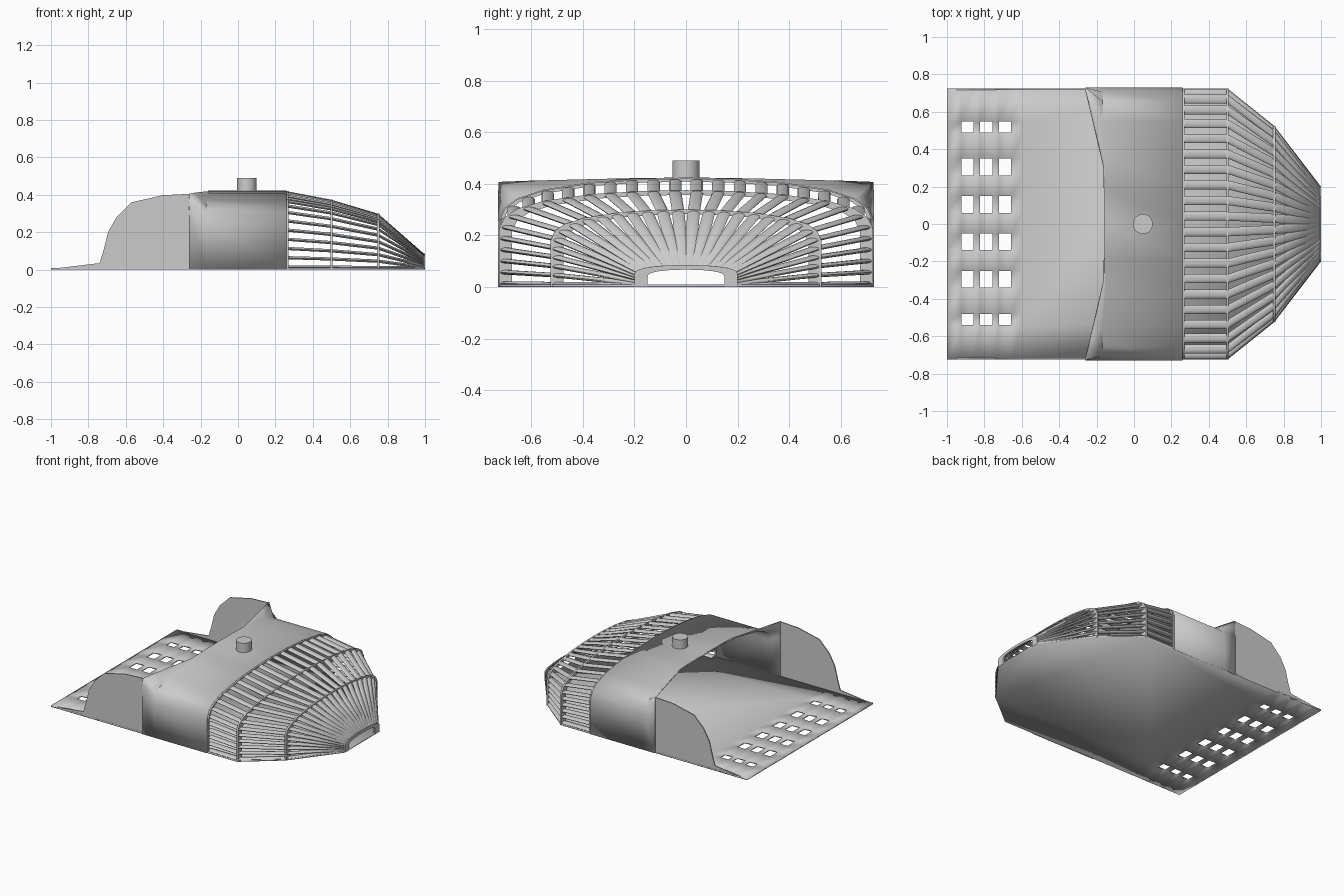
import bpy, bmesh, math

if "Cube" in bpy.data.objects:
    bpy.data.objects.remove(bpy.data.objects["Cube"])

W = 0.725
# Normalised half arch: bottom of side wall up to the crown
HALF = [(1, 0), (1, .6), (.97, .72), (.9, .81), (.76, .89), (.5, .96), (.25, .99), (0, 1)]
ARCH = HALF + [(-u, v) for u, v in reversed(HALF[:-1])]


def finish(name, bm, angle=40, thick=0, offset=0):
    bmesh.ops.recalc_face_normals(bm, faces=bm.faces)
    me = bpy.data.meshes.new(name)
    bm.to_mesh(me)
    bm.free()
    me.shade_smooth()
    me.set_sharp_from_angle(angle=math.radians(angle))
    ob = bpy.data.objects.new(name, me)
    bpy.context.collection.objects.link(ob)
    if thick:
        mod = ob.modifiers.new("thickness", 'SOLIDIFY')
        mod.thickness = thick
        mod.offset = offset
    return ob


def loft(bm, rings, closed=False, caps=False):
    rows = [[bm.verts.new(p) for p in r] for r in rings]
    n = len(rows[0])
    for a, b in zip(rows, rows[1:]):
        for i in range(n if closed else n - 1):
            j = (i + 1) % n
            bm.faces.new((a[i], a[j], b[j], b[i]))
    if caps:
        bm.faces.new(rows[0])
        bm.faces.new(rows[-1])


def along(s):
    """Point on the normalised arch at length fraction s."""
    seg = [math.dist(a, b) for a, b in zip(ARCH, ARCH[1:])]
    d = s * sum(seg)
    for (a, b), l in zip(zip(ARCH, ARCH[1:]), seg):
        if d <= l + 1e-9:
            t = d / l
            return a[0] + (b[0] - a[0]) * t, a[1] + (b[1] - a[1]) * t
        d -= l
    return ARCH[-1]


# Floor plate: perforated rear lip, then solid floor tapering to the nose
bm = bmesh.new()
xs = [-1]
for c in (-.89, -.79, -.69):
    xs += [c - .033, c + .033]
xs.append(-.6)
ys = [-W]
for c, h in ((-.51, .03), (-.295, .045), (-.095, .045), (.105, .045), (.305, .045), (.518, .03)):
    ys += [c - h, c + h]
ys.append(W)
grid = [[bm.verts.new((x, y, .005)) for y in ys] for x in xs]
for i in range(len(xs) - 1):
    for j in range(len(ys) - 1):
        if not (i % 2 and j % 2):
            bm.faces.new((grid[i][j], grid[i + 1][j], grid[i + 1][j + 1], grid[i][j + 1]))
tail = [(.5, W), (.75, .525), (1, .2), (1, -.2), (.75, -.525), (.5, -W)]
bm.faces.new(list(reversed(grid[-1])) + [bm.verts.new((x, y, .005)) for x, y in reversed(tail)])
finish("floor_plate", bm, thick=.01)

# Roof hood: plain arch, flaring to square shoulders at its rear edge
bm = bmesh.new()
rear_half = [(W, 0), (W, .29), (W, .36), (W, .405), (.6, .409), (.3, .417), (.15, .419), (0, .42)]
rear = rear_half + [(-y, z) for y, z in reversed(rear_half[:-1])]
rear_ring = [(-.16 - .1 * max(0, (abs(y) - .3) / (W - .3)), y, z) for y, z in rear]
mid = [(-.155 - (.015 if abs(u) > .7 else 0), u * W, v * .42) for u, v in ARCH]
front = [(.26, u * W, v * .42) for u, v in ARCH]
loft(bm, [rear_ring, mid, front])
finish("roof_hood", bm, thick=.008)

# Side wings at the open rear
edge = [(-1, .004), (-.74, .035), (-.72, .1), (-.695, .2), (-.65, .28), (-.57, .36),
        (-.4, .398), (-.26, .405), (-.26, 0), (-1, 0)]
for side, name in ((1, "wing_back"), (-1, "wing_front")):
    bm = bmesh.new()
    loft(bm, [[(x, side * W, z) for x, z in edge],
              [(x, side * (W - .008), z) for x, z in edge]], closed=True, caps=True)
    finish(name, bm)

# Cage stations: x, half width, height
STATIONS = [(.265, W, .42), (.5, W, .375), (.75, .525, .30), (.995, .2, .085)]
RY, RZ = .024, .009

# Hoops of the cage
for k, (x, w, h) in enumerate(STATIONS):
    bm = bmesh.new()
    dx = .006
    dy, dz = (.012, .012) if k == 0 else (.05, .018)
    rings = [[(x + a, u * (w - b * dy), v * (h - b * dz)) for u, v in ARCH]
             for a, b in ((-dx, 0), (dx, 0), (dx, 1), (-dx, 1), (-dx, 0))]
    loft(bm, rings)
    bmesh.ops.remove_doubles(bm, verts=bm.verts, dist=1e-5)
    finish("cage_hoop_%d" % k, bm)

# Bars of the cage: flattened rods fanning in to the nose
bm = bmesh.new()
N = 30
for i in range(N):
    u, v = along((i + .3) / (N - .4))
    rings = []
    for x, w, h in STATIONS:
        cy, cz = u * (w - RY), max(RZ + .002, v * (h - RZ))
        rings.append([(x, cy + RY * math.cos(a), cz + RZ * math.sin(a))
                      for a in (k * math.tau / 10 for k in range(10))])
    loft(bm, rings, closed=True, caps=True)
finish("cage_bars", bm, 50)

# Knob on the roof
bm = bmesh.new()
loft(bm, [[(.047 + .053 * math.cos(a), .053 * math.sin(a), z)
           for a in (k * math.tau / 32 for k in range(32))] for z in (.41, .49)],
     closed=True, caps=True)
finish("roof_knob", bm)
